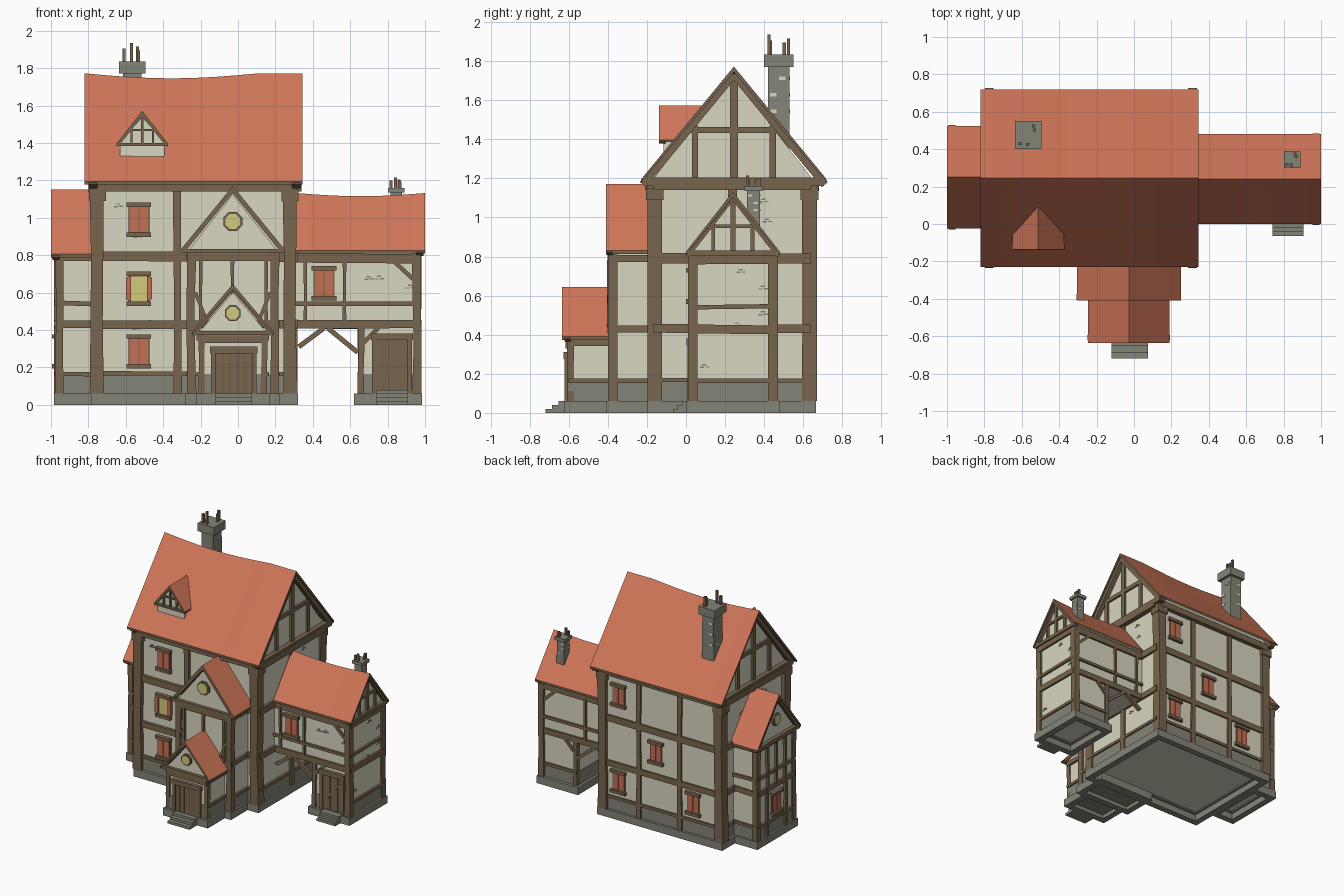
import bpy, bmesh, math, random

if "Cube" in bpy.data.objects:
    bpy.data.objects.remove(bpy.data.objects["Cube"])
random.seed(4)

COL = {"plaster": (0.69, 0.67, 0.53), "timber": (0.19, 0.132, 0.077), "stone": (0.23, 0.232, 0.187),
       "roof_tile": (0.62, 0.18, 0.097), "shutter_red": (0.56, 0.16, 0.09), "window_yellow": (0.65, 0.60, 0.20),
       "door_wood": (0.165, 0.112, 0.066)}
MAT = {}
for k, c in COL.items():
    MAT[k] = bpy.data.materials.new(k)
    MAT[k].diffuse_color = (*c, 1)
PARTS = {}


# A wall plane is (side, offset); local coords are u along it, z up, d outwards
def W(f, u, z, d):
    k, c = f
    return {"F": (u, c - d, z), "B": (u, c + d, z), "R": (c + d, u, z), "L": (c - d, u, z)}[k]


def poly(name, mat, f, pts, d0, d1):
    bm = PARTS.setdefault((name, mat), bmesh.new())
    a = [bm.verts.new(W(f, u, z, d0)) for u, z in pts]
    b = [bm.verts.new(W(f, u, z, d1)) for u, z in pts]
    bm.faces.new(a)
    bm.faces.new(b[::-1])
    for i in range(len(a)):
        j = (i + 1) % len(a)
        bm.faces.new((a[i], a[j], b[j], b[i]))


def rect(name, mat, f, u0, u1, z0, z1, d0, d1):
    poly(name, mat, f, [(u0, z0), (u1, z0), (u1, z1), (u0, z1)], d0, d1)


def box(name, mat, x0, x1, y0, y1, z0, z1):
    rect(name, mat, ("B", 0), x0, x1, z0, z1, y0, y1)


def ring(name, mat, x0, x1, y0, y1, z0, z1, t=0.05):
    for a, b in ((x0, x0 + t), (x1 - t, x1)):
        box(name, mat, a, b, y0, y1, z0, z1)
    for a, b in ((y0, y0 + t), (y1 - t, y1)):
        box(name, mat, x0 + t, x1 - t, a, b, z0, z1)


def beam(f, u0, z0, u1, z1, w, d=0.016, name="timber_beams"):
    l = math.hypot(u1 - u0, z1 - z0)
    p, q = -(z1 - z0) / l * w / 2, (u1 - u0) / l * w / 2
    poly(name, "timber", f, [(u0 - p, z0 - q), (u1 - p, z1 - q), (u1 + p, z1 + q), (u0 + p, z0 + q)], -0.01, d)


def post(f, u, z0, z1, w, d0=-0.01, d1=0.018):
    # crooked post: slightly wandering outline
    L, R = [], []
    for t in (0, 0.33, 0.66, 1):
        o = random.uniform(-0.07, 0.07) * w
        h = w * (0.5 if t in (0, 1) else 0.43)
        L.append((u + o - h, z0 + (z1 - z0) * t))
        R.append((u + o + h, z0 + (z1 - z0) * t))
    poly("timber_posts", "timber", f, L + R[::-1], d0, d1)


def corners(xs, ys, z0, z1, w):
    for x in xs:
        for y in ys:
            post(("F", y), x, z0, z1, w, -w / 2, w / 2)


def window(f, u, z, opened=False):
    rect("window_frames", "timber", f, u - 0.056, u + 0.056, z - 0.08, z + 0.08, -0.01, 0.008)
    for s in (-1, 1):
        rect("window_frames", "timber", f, u - 0.066, u + 0.066, z + s * 0.08 - 0.012, z + s * 0.08 + 0.012, 0, 0.03)
        if opened:
            poly("shutters", "shutter_red", f, [(u + s * 0.043, z - 0.065), (u + s * 0.07, z - 0.055),
                                                (u + s * 0.07, z + 0.06), (u + s * 0.043, z + 0.068)], 0, 0.025)
        else:
            rect("shutters", "shutter_red", f, u + s * 0.026 - 0.023, u + s * 0.026 + 0.023, z - 0.067, z + 0.067, 0, 0.015)
    if opened:
        rect("window_glass", "window_yellow", f, u - 0.043, u + 0.043, z - 0.067, z + 0.067, 0, 0.012)


def round_window(f, u, z, r):
    for n, m, k, d in (("window_frames", "timber", 1, 0.016), ("window_glass", "window_yellow", 0.78, 0.021)):
        poly(n, m, f, [(u + r * k * math.cos(math.pi * (i + .5) / 4), z + r * k * math.sin(math.pi * (i + .5) / 4))
                       for i in range(8)], -0.01, d)


def bricks(f, u0, u1, z0, z1, n):
    for _ in range(n):
        u, z = random.uniform(u0, u1), random.uniform(z0, z1)
        for a, b in ((0, 0), (0.028, 0.002), (0.012, 0.014)):
            rect("exposed_bricks", "stone", f, u + a, u + a + 0.022, z + b, z + b + 0.007, -0.005, 0.003)


def truss(f, c, half, ze, zr, w, king=True, bar=0.0):
    # half, ze, zr are the roof line; tie beam, barge boards just below it, collar, king and side posts
    drop = w / 2 * math.hypot(half, zr - ze) / half + 0.007
    z0, z1 = ze - drop * 0.3, zr - drop
    h = z1 - z0
    beam(f, c - half * .97, z0, c + half * .97, z0, w * 1.1, 0.02 + bar, "gable_timbers")
    for s in (-1, 1):
        beam(f, c + s * half * .98, ze - drop + (zr - ze) * .02, c, z1, w, 0.018 + bar, "gable_timbers")
        if king:
            beam(f, c + s * half * 0.42, z0, c + s * half * 0.42, z0 + h * 0.52, w * 0.8, name="gable_timbers")
    if king:
        beam(f, c - half * 0.5, z0 + h * 0.48, c + half * 0.5, z0 + h * 0.48, w * 0.8, name="gable_timbers")
        beam(f, c, z0, c, z1 - w * 0.5, w, name="gable_timbers")


def house(name, f, c, half, z0, ze, zr, d0, d1):
    poly(name, "plaster", f, [(c - half, z0), (c + half, z0), (c + half, ze), (c, zr), (c - half, ze)], d0, d1)


def roof(name, axis, a0, a1, c, half, ze, zr, sag=0.0, end=1.0, t=0.028):
    bm, rows, n = bmesh.new(), [], 10
    for i in range(n + 1):
        k = i / n
        s = sag * math.sin(math.pi * min(k / end, 1))
        a = a0 + (a1 - a0) * k
        sec = [(c - half, ze), (c, zr - s), (c + half, ze), (c + half, ze - t * .6), (c, zr - s - t), (c - half, ze - t * .6)]
        rows.append([bm.verts.new((a, u, z) if axis == "x" else (u, a, z)) for u, z in sec])
    for p, q in zip(rows, rows[1:]):
        for i in range(6):
            j = (i + 1) % 6
            bm.faces.new((p[i], p[j], q[j], q[i]))
    bm.faces.new(rows[0])
    bm.faces.new(rows[-1][::-1])
    finish(name, bm, ["roof_tile", "timber"], lambda fc: 0 if fc.normal.z > 0.2 else 1)


def finish(name, bm, mats, rule=None):
    bmesh.ops.recalc_face_normals(bm, faces=bm.faces[:])
    for fc in bm.faces:
        fc.material_index = rule(fc) if rule else 0
    me = bpy.data.meshes.new(name)
    bm.to_mesh(me)
    bm.free()
    for m in mats:
        me.materials.append(MAT[m])
    bpy.context.collection.objects.link(bpy.data.objects.new(name, me))


# Main block
F, B, R, L = ("F", -0.17), ("B", 0.64), ("R", 0.30), ("L", -0.76)
house("main_walls", ("R", 0), 0.24, 0.405, 0.06, 1.20, 1.72, -0.76, 0.30)
ring("foundation", "stone", -0.785, 0.32, -0.2, 0.665, 0, 0.06)
ring("stone_base", "stone", -0.766, 0.306, -0.176, 0.646, 0.05, 0.165)
corners((-0.752, 0.278), (-0.16, 0.632), 0.06, 1.16, 0.076)
for x in (-0.752, 0.278):
    for y in (-0.16, 0.632):
        box("post_caps", "timber", x - 0.045, x + 0.045, y - 0.045, y + 0.045, 1.09, 1.15)
for z, w in ((0.165, 0.022), (0.43, 0.045), (0.79, 0.052), (1.165, 0.05)):
    for f, u0, u1 in ((F, -0.76, 0.3), (B, -0.76, 0.3), (R, -0.17, 0.64), (L, -0.17, 0.64)):
        beam(f, u0, z + random.uniform(-.006, .006), u1, z, w, 0.04 if z > 1 else 0.018)
post(F, -0.325, 0.06, 1.15, 0.045)
for u in (-0.04, -0.4):
    post(B, u, 0.06, 1.15, 0.04)
for f in (R, L):
    post(f, 0.24, 0.06, 1.18, 0.045)
    truss(f, 0.245, 0.475, 1.195, 1.772, 0.04, bar=0.018)
for z in (0.285, 0.62, 0.99):
    window(F, -0.53, z, z == 0.62)
for u, z in ((0.14, 0.99), (0.14, 0.30), (-0.19, 0.62), (-0.52, 0.30)):
    window(B, u, z)
roof("main_roof", "x", -0.82, 0.345, 0.245, 0.475, 1.195, 1.772, 0.027, 0.8)

# Left wing
house("left_wing_walls", ("L", 0), 0.25, 0.235, 0.06, 0.80, 1.10, 0.7, 0.965)
ring("foundation", "stone", -0.985, -0.76, -0.005, 0.505, 0, 0.06)
ring("stone_base", "stone", -0.969, -0.75, 0.011, 0.489, 0.05, 0.165)
corners((-0.955,), (0.025, 0.475), 0.06, 0.79, 0.046)
LF, LB, LL = ("F", 0.015), ("B", 0.485), ("L", -0.965)
for z, w in ((0.165, 0.022), (0.43, 0.04), (0.545, 0.025), (0.785, 0.035)):
    for f, u0, u1 in ((LF, -0.96, -0.76), (LB, -0.96, -0.76), (LL, 0.02, 0.48)):
        beam(f, u0, z, u1, z + random.uniform(-.008, .008), w)
for u in (0.14, 0.25, 0.36):
    post(LL, u, 0.44, 0.79, 0.025)
for u in (0.13, 0.37):
    post(LL, u, 0.06, 0.43, 0.03)
truss(LL, 0.25, 0.275, 0.805, 1.15, 0.028, False, 0.01)
round_window(LL, 0.25, 0.945, 0.05)
window(LL, 0.25, 0.285)
roof("left_wing_roof", "x", -1.0, -0.76, 0.25, 0.275, 0.805, 1.15)

# Right wing above an open passage
RF, RB, RR = ("F", 0.03), ("B", 0.45), ("R", 0.965)
house("right_wing_walls", ("R", 0), 0.24, 0.21, 0.41, 0.82, 1.085, 0.29, 0.965)
box("right_wing_room", "plaster", 0.645, 0.965, 0.03, 0.45, 0.06, 0.42)
ring("foundation", "stone", 0.62, 0.985, 0.0, 0.48, 0, 0.06)
ring("stone_base", "stone", 0.641, 0.969, 0.026, 0.454, 0.05, 0.165)
corners((0.957,), (0.035, 0.445), 0.06, 0.81, 0.05)
corners((0.658,), (0.035, 0.445), 0.06, 0.42, 0.036)
for z, w in ((0.43, 0.045), (0.54, 0.022), (0.785, 0.05)):
    for f, u0, u1 in ((RF, 0.3, 0.965), (RB, 0.3, 0.965), (RR, 0.03, 0.45)):
        beam(f, u0, z, u1, z + random.uniform(-.006, .006), w)
beam(RR, 0.03, 0.165, 0.45, 0.165, 0.022)
beam(RB, 0.645, 0.165, 0.965, 0.165, 0.022)
for f in (RF, RB):
    beam(f, 0.83, 0.77, 0.96, 0.65, 0.022)
    for u in (0.36, 0.57):
        post(f, u, 0.44, 0.78, 0.02)
    beam(f, 0.325, 0.31, 0.46, 0.41, 0.026)
    beam(f, 0.64, 0.28, 0.48, 0.41, 0.026)
    beam(f, 0.67, 0.33, 0.75, 0.41, 0.022)
truss(RR, 0.24, 0.24, 0.825, 1.132, 0.025, bar=0.008)
window(RF, 0.46, 0.65)
roof("right_wing_roof", "x", 0.31, 1.0, 0.24, 0.24, 0.825, 1.132, 0.017)

# Front bay and porch share one recipe
for nm, x0, x1, y, ze, zr, hw, yr in (("bay", -0.26, 0.205, -0.385, 0.83, 1.17, 0.278, -0.41),
                                      ("porch", -0.205, 0.15, -0.6, 0.39, 0.645, 0.218, -0.635)):
    f, c = ("F", y), -0.028
    back = -0.12 if nm == "bay" else -0.36
    house(nm + "_walls", ("B", 0), c, (x1 - x0) / 2, 0.06, ze, zr - 0.045, y, back)
    ring("foundation", "stone", x0 - 0.02, x1 + 0.02, y - 0.025, back, 0, 0.06)
    ring("stone_base", "stone", x0 - 0.005, x1 + 0.005, y - 0.005, back, 0.05, 0.165)
    box("floor_slab", "stone", x0, x1, y, back, 0.03, 0.055)
    w = 0.05 if nm == "bay" else 0.036
    corners((x0 + 0.01, x1 - 0.01), (y + 0.01,), 0.06, ze - 0.01, w)
    truss(f, c, hw, ze, zr, 0.02, False, 0.004)
    for g in (("R", x1), ("L", x0)):
        for z in ((0.165, 0.43, 0.79) if nm == "bay" else (0.165, 0.36)):
            beam(g, y, z, back, z, 0.022 if z < .2 else 0.035)
    beam(f, x0, ze - 0.04, x1, ze - 0.04, 0.04)
    round_window(f, c, zr - (0.19 if nm == "bay" else 0.155), 0.055 if nm == "bay" else 0.046)
    roof(nm + "_roof", "y", yr, back, c, hw, ze, zr)
BF = ("F", -0.385)
beam(BF, -0.26, 0.43, 0.2, 0.43, 0.04)
for u in (-0.2, -0.03, 0.15):
    post(BF, u, 0.44, 0.78, 0.02)
for s in (-1, 1):
    beam(BF, -0.028 + s * 0.2, 0.6, -0.028 + s * 0.14, 0.45, 0.018)


# Doors with lintel, jambs, planks and steps
def door(f, u0, u1, z0, z1, y_wall, depth):
    rect("doors", "door_wood", f, u0, u1, z0, z1, -0.01, 0.012)
    for u in (u0 - 0.012, u1 + 0.012):
        beam(f, u, 0.06, u, z1 + 0.02, 0.024, 0.022, "door_frames")
    beam(f, u0 - 0.03, z1 + 0.018, u1 + 0.03, z1 + 0.018, 0.036, 0.028, "door_frames")
    for i in range(5):
        u = u0 + (u1 - u0) * (i + .5) / 5
        rect("door_planks", "timber", f, u - 0.015, u + 0.015, z0, z1, 0.01, 0.016)
    for i in range(3):
        box("steps", "stone", u0, u1, y_wall - depth * (3 - i) / 3, y_wall + 0.01, 0, 0.02 * (i + 1))


door(("F", -0.6), -0.12, 0.075, 0.06, 0.275, -0.62, 0.1)
door(RF, 0.74, 0.905, 0.075, 0.345, 0.0, 0.065)
beam(("F", 0.014), 0.76, 0.14, 0.89, 0.30, 0.016, 0.004)

# Dormer
D = ("F", -0.115)
house("dormer_walls", ("B", 0), -0.512, 0.118, 1.32, 1.40, 1.54, -0.115, 0.06)
truss(D, -0.512, 0.137, 1.397, 1.572, 0.013, bar=0.004)
roof("dormer_roof", "y", -0.137, 0.085, -0.512, 0.137, 1.397, 1.572, t=0.02)

# Chimneys with caps and pipes
for cx, cy, r, z0, zc, zt, zp in ((-0.565, 0.475, 0.055, 1.3, 1.77, 1.835, 1.935), (0.845, 0.345, 0.034, 0.93, 1.135, 1.16, 1.215)):
    poly("chimneys", "stone", ("B", cy), [(cx - r, z0), (cx + r, z0), (cx + r * .9, zc), (cx - r * .9, zc)], -r, r)
    box("chimney_caps", "stone", cx - r * 1.3, cx + r * 1.3, cy - r * 1.36, cy + r * 1.36, zc, zt)
    for a, b, h in ((-.8, -.8, .7), (-.1, -.9, 1), (.6, .5, .6), (.5, .9, .8)):
        box("chimney_pipes", "timber", cx + r * a - .008, cx + r * a + .008, cy + r * b - .008, cy + r * b + .008, zt - .01, zt + (zp - zt) * h)
    for i in range(3):
        z = z0 + (zc - z0) * (0.5 + 0.18 * i)
        for k, u, o in (("R", cy, cx + r), ("L", cy, cx - r), ("B", cx, cy + r)):
            s = random.choice((-.5, .3))
            rect("chimney_bricks", "plaster", (k, o), u + s * r - r * .3, u + s * r + r * .3, z, z + r * .3, -r * .2, 0.002)

# Bare brick patches
for f, a, b, z0, z1, n in ((F, -0.68, -0.38, 0.2, 1.1, 4), (B, -0.7, 0.22, 0.2, 1.1, 22), (R, 0.3, 0.58, 0.2, 1.1, 4),
                           (L, 0, 0.6, 0.85, 1.1, 6), (RR, 0.07, 0.4, 0.2, 0.75, 6), (RF, 0.6, 0.9, 0.56, 0.74, 3)):
    bricks(f, a, b, z0, z1, n)

for (name, mat), bm in PARTS.items():
    finish(name, bm, [mat])

for m in bpy.data.materials:
    if m.users and not m.is_grease_pencil:
        m.use_nodes = True
        m.node_tree.nodes["Principled BSDF"].inputs["Base Color"].default_value = m.diffuse_color
